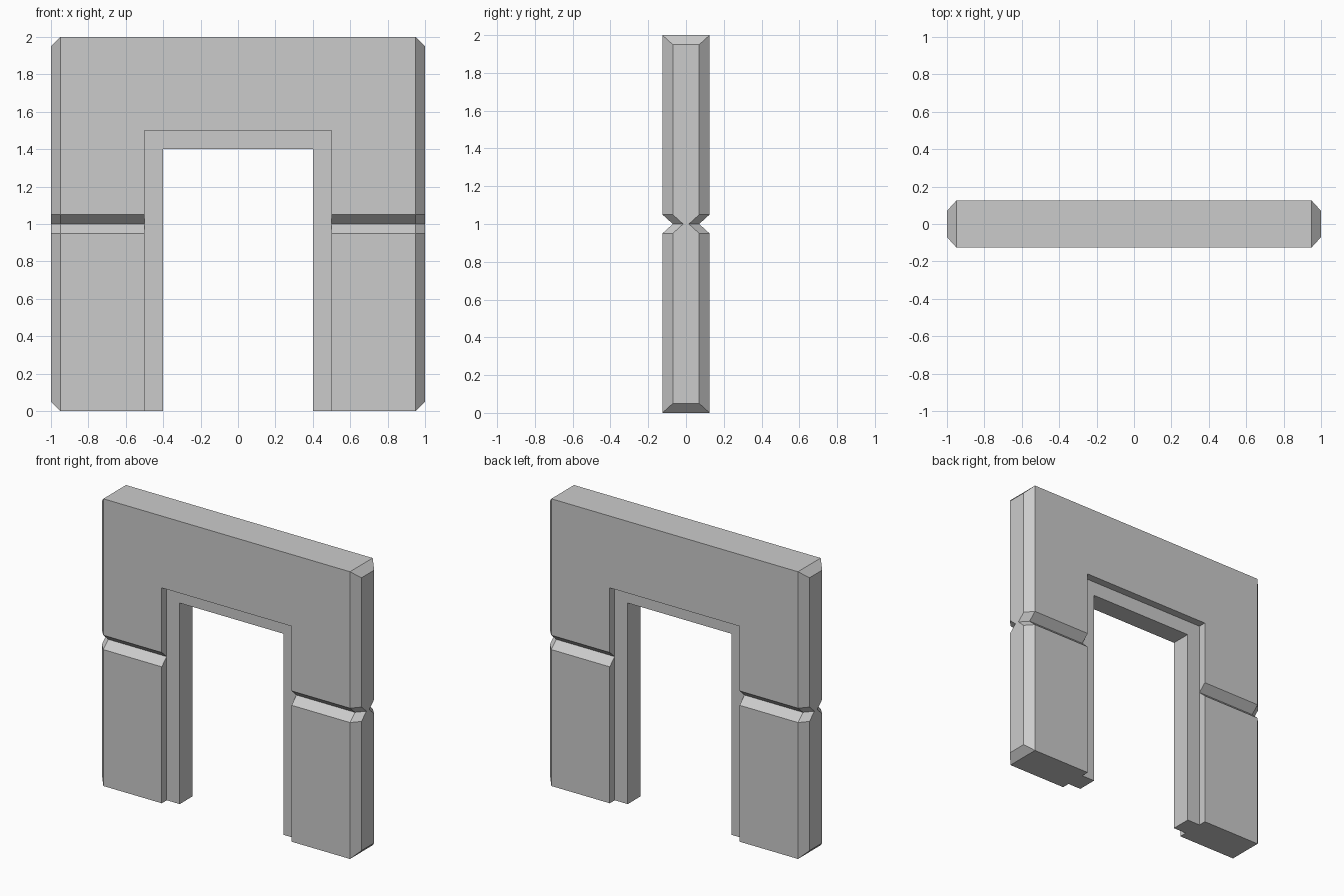
import bpy, bmesh

if "Cube" in bpy.data.objects:
    bpy.data.objects.remove(bpy.data.objects["Cube"])

HALF_T, STEP, INSET = 0.125, 0.07, 0.055


def finish(name, bm):
    bmesh.ops.recalc_face_normals(bm, faces=bm.faces[:])
    mesh = bpy.data.meshes.new(name)
    bm.to_mesh(mesh)
    bm.free()
    obj = bpy.data.objects.new(name, mesh)
    bpy.context.collection.objects.link(obj)
    return obj


def box(name, x, y0, y1, z0, z1):
    bm = bmesh.new()
    bmesh.ops.create_cube(bm, size=1)
    for v in bm.verts:
        v.co = (2 * x * v.co.x, y1 if v.co.y > 0 else y0, z1 if v.co.z > 0 else z0)
    return finish(name, bm)


# wall cross-section (half thickness, height) with the V groove at mid height
def ring(bm, x, inset, trim):
    half = [(HALF_T, trim), (HALF_T, 0.95), (STEP, 1.0), (HALF_T, 1.05), (HALF_T, 2 - trim)]
    pts = [(y - inset, z) for y, z in half]
    pts += [(-y, z) for y, z in reversed(pts)]
    return [bm.verts.new((x, y, z)) for y, z in pts]


# wall slab with bevelled ends
bm = bmesh.new()
rings = [ring(bm, -1, INSET, 0.05), ring(bm, -0.95, 0, 0),
         ring(bm, 0.95, 0, 0), ring(bm, 1, INSET, 0.05)]
for a, b in zip(rings, rings[1:]):
    n = len(a)
    for i in range(n):
        j = (i + 1) % n
        bm.faces.new((a[i], a[j], b[j], b[i]))
bm.faces.new(rings[0])
bm.faces.new(rings[-1])
wall = finish("doorway_wall", bm)

# recessed door frame on both sides, then the opening itself
cutters = [box("front_rebate_cutter", 0.5, -0.4, -STEP, -0.2, 1.5),
           box("back_rebate_cutter", 0.5, STEP, 0.4, -0.2, 1.5),
           box("opening_cutter", 0.4, -0.5, 0.5, -0.3, 1.4)]
bpy.context.view_layer.objects.active = wall
for cutter in cutters:
    cutter.hide_render = True
    mod = wall.modifiers.new(cutter.name, 'BOOLEAN')
    mod.operation = 'DIFFERENCE'
    mod.solver = 'EXACT'
    mod.object = cutter
    bpy.ops.object.modifier_apply(modifier=mod.name)
    bpy.data.objects.remove(cutter)
